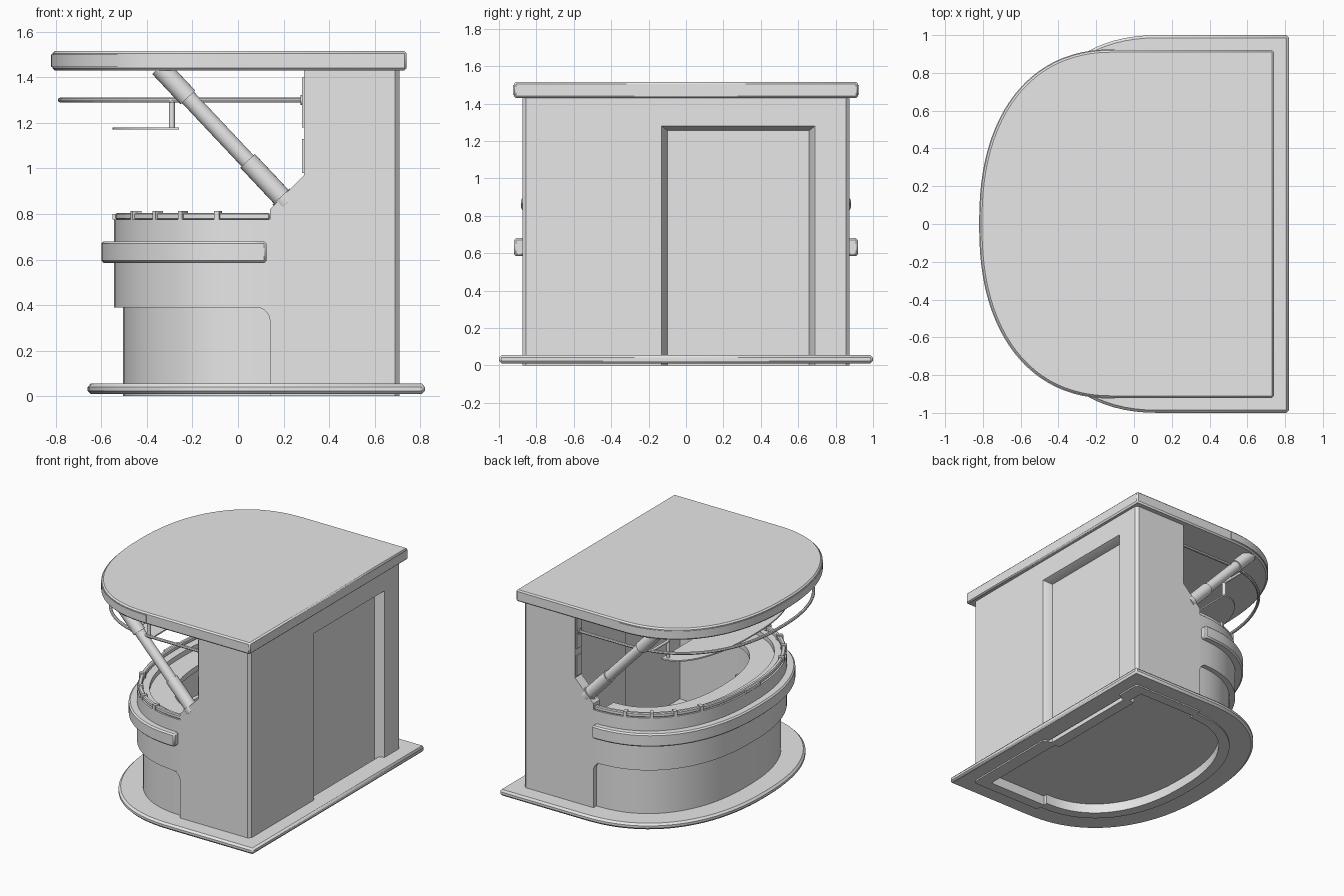
import bpy, bmesh, math
from mathutils import Vector

cube = bpy.data.objects.get("Cube")
if cube:
    bpy.data.objects.remove(cube)

GREY = (0.8, 0.8, 0.8, 1)
mat = bpy.data.materials.new("plain_grey")
mat.use_nodes = True
mat.diffuse_color = GREY
mat.node_tree.nodes["Principled BSDF"].inputs["Base Color"].default_value = GREY


def finish(obj, bevel=0):
    """Material, optional bevel and smooth shading by angle."""
    obj.data.materials.append(mat)
    bpy.ops.object.select_all(action="DESELECT")
    obj.select_set(True)
    bpy.context.view_layer.objects.active = obj
    bpy.ops.object.shade_smooth_by_angle(angle=math.radians(30))
    if bevel:
        mod = obj.modifiers.new("edge_bevel", "BEVEL")
        mod.width, mod.segments = bevel, 1
        mod.limit_method, mod.angle_limit = "ANGLE", math.radians(50)
    return obj


def mesh_object(name, bm, bevel=0):
    bmesh.ops.recalc_face_normals(bm, faces=bm.faces)
    mesh = bpy.data.meshes.new(name)
    bm.to_mesh(mesh)
    bm.free()
    obj = bpy.data.objects.new(name, mesh)
    bpy.context.collection.objects.link(obj)
    return finish(obj, bevel)


def prism(name, points, offset, bevel=0):
    """Extrude a flat outline of 3D points along an offset."""
    bm = bmesh.new()
    face = bm.faces.new([bm.verts.new(p) for p in points])
    new = bmesh.ops.extrude_face_region(bm, geom=[face])["geom"]
    bmesh.ops.translate(bm, vec=offset, verts=[v for v in new if isinstance(v, bmesh.types.BMVert)])
    return mesh_object(name, bm, bevel)


def box(name, x, y, z, bevel=0):
    pts = [(x[0], y[0], z[0]), (x[1], y[0], z[0]), (x[1], y[1], z[0]), (x[0], y[1], z[0])]
    return prism(name, pts, (0, 0, z[1] - z[0]), bevel)


def bow(front, start, half, back=None, n=48):
    """D-shaped outline bulging to -x; 'back' adds the square rear corners."""
    pts = []
    for i in range(n + 1):
        t = math.pi * (i / n - 0.5)
        c, s = max(math.cos(t), 0), math.sin(t)
        k = 2 / 2.3
        pts.append((start - (start - front) * c ** k, math.copysign(half * abs(s) ** k, s)))
    if back is not None:
        pts = [(back, -half)] + pts + [(back, half)]
    return pts


def band(name, outer, inner, z0, z1, closed=False, bevel=0):
    """Band of rectangular section between two outlines."""
    bm = bmesh.new()
    rows = [[bm.verts.new((*p, z)) for p in line]
            for line, z in ((outer, z0), (outer, z1), (inner, z1), (inner, z0))]
    n = len(outer)
    for i in range(n if closed else n - 1):
        j = (i + 1) % n
        for a in range(4):
            b = (a + 1) % 4
            bm.faces.new((rows[a][i], rows[a][j], rows[b][j], rows[b][i]))
    if not closed:
        for i in (0, n - 1):
            bm.faces.new([r[i] for r in rows])
    return mesh_object(name, bm, bevel)


def rod(name, a, b, radius, sides=24):
    a, b = Vector(a), Vector(b)
    bpy.ops.mesh.primitive_cylinder_add(vertices=sides, radius=radius, depth=(b - a).length,
                                        location=(a + b) / 2)
    obj = bpy.context.object
    obj.name = name
    obj.rotation_euler = (b - a).to_track_quat("Z", "Y").to_euler()
    return finish(obj)


def slab(name, outline, z0, z1, bevel=0):
    return prism(name, [(*p, z0) for p in outline], (0, 0, z1 - z0), bevel)


# Base plinth and floor
band("base_plinth", bow(-0.66, 0.14, 1, 0.82), bow(-0.47, 0.14, 0.82, 0.66),
     0.01, 0.055, closed=True, bevel=0.014)
slab("floor", bow(-0.46, 0.14, 0.81, 0.64), 0.07, 0.09)

# Roof with a thin fascia round the curved end
slab("roof", bow(-0.815, -0.1, 0.92, 0.74), 1.43, 1.515, bevel=0.01)
band("roof_fascia", bow(-0.82, -0.1, 0.925), bow(-0.8, -0.1, 0.91), 1.445, 1.5)

# Curved counter front
band("lower_front", bow(-0.505, 0.14, 0.84), bow(-0.43, 0.14, 0.77), 0, 0.4)
band("upper_front", bow(-0.545, 0.14, 0.875), bow(-0.46, 0.14, 0.8), 0.39, 0.775)
band("counter_rim", bow(-0.538, 0.14, 0.868), bow(-0.51, 0.14, 0.84), 0.775, 0.805, bevel=0.006)
band("counter_top", bow(-0.52, 0.14, 0.85), bow(-0.3, 0.14, 0.64), 0.7, 0.74)
band("bumper_rail", bow(-0.6, 0.125, 0.92), bow(-0.53, 0.125, 0.86), 0.585, 0.68, bevel=0.01)

# Small clips along the rim
rim = bow(-0.535, 0.14, 0.865, n=96)
for i in (9, 17, 24, 32, 64, 72, 79, 87):
    p, d = Vector(rim[i]), Vector(rim[i + 1]) - Vector(rim[i - 1])
    d.normalize()
    out = Vector((-d.y, d.x))
    if out.dot(p - Vector((0.14, 0))) < 0:
        out = -out
    corners = [p + d * s * 0.012 + out * o for s, o in ((-1, -0.03), (1, -0.03), (1, 0.012), (-1, 0.012))]
    slab("rim_clip", corners, 0.775, 0.812)
box("rim_plate", (-0.55, -0.53), (-0.08, 0.08), (0.775, 0.8))

# Side walls with the rounded lower notch and sloped shoulder
notch = [(0.08 + 0.06 * math.cos(a), 0.33 + 0.06 * math.sin(a))
         for a in (math.pi / 2 * i / 8 for i in range(9))]
profile = [(0.14, 0)] + notch + [(0.14, 0.39), (0.14, 0.82), (0.29, 0.97),
                                 (0.29, 1.43), (0.69, 1.43), (0.69, 0)]
for s, side in ((-1, "front"), (1, "rear")):
    prism(side + "_wall", [(x, s * 0.875, z) for x, z in profile], (0, -s * 0.075, 0))
    for z0, z1 in ((0.98, 1.13), (1.18, 1.4)):
        box(side + "_wall_end_plate", (0.282, 0.291), sorted((s * 0.81, s * 0.865)), (z0, z1))

# Door wall: two piers with splayed jambs, a header and the door
for s, jamb, name in ((-1, -0.13, "front_pier"), (1, 0.69, "rear_pier")):
    reveal = jamb - s * 0.032
    plan = [(0.61, s * 0.875), (0.69, s * 0.875), (0.71, s * 0.855), (0.71, jamb),
            (0.65, reveal), (0.61, reveal)]
    slab(name, plan, 0, 1.28)
    top = [(0.61, s * 0.875), (0.69, s * 0.875), (0.71, s * 0.855), (0.71, jamb), (0.61, jamb)]
    slab(name + "_top", top, 1.28, 1.43)
header = [(0.71, 1.28), (0.65, 1.255), (0.61, 1.255), (0.61, 1.43), (0.71, 1.43)]
prism("door_header", [(x, -0.13, z) for x, z in header], (0, 0.82, 0))
box("door", (0.57, 0.65), (-0.12, 0.68), (0, 1.28))

# Sloping roof struts with thicker sleeves
for s, side in ((-1, "front"), (1, "rear")):
    low, high = Vector((0.2, s * 0.83, 0.865)), Vector((-0.345, s * 0.83, 1.445))
    at = low.lerp
    rod(side + "_strut", low, high, 0.036)
    rod(side + "_strut_foot", at(high, -0.03), at(high, 0.02), 0.052)
    rod(side + "_strut_lower_sleeve", low, at(high, 0.29), 0.044)
    rod(side + "_strut_upper_sleeve", at(high, 0.77), high, 0.044)

# Hanging rail under the roof
curve = bpy.data.curves.new("hanging_rail", "CURVE")
curve.dimensions = "3D"
curve.bevel_depth, curve.bevel_resolution = 0.011, 2
path = bow(-0.78, -0.1, 0.835, 0.29)
spline = curve.splines.new("POLY")
spline.points.add(len(path) - 1)
for point, p in zip(spline.points, path):
    point.co = (*p, 1.3, 1)
rail = bpy.data.objects.new("hanging_rail", curve)
bpy.context.collection.objects.link(rail)
bpy.ops.object.select_all(action="DESELECT")
rail.select_set(True)
bpy.context.view_layer.objects.active = rail
bpy.ops.object.convert(target="MESH")
finish(bpy.context.object)

# Hanging shelf with posts, brackets and rail flanges
slab("hanging_shelf", bow(-0.55, -0.26, 0.66), 1.17, 1.18)
for s, side in ((-1, "front"), (1, "rear")):
    rod(side + "_shelf_post", (-0.29, s * 0.62, 1.175), (-0.29, s * 0.62, 1.305), 0.013, 12)
    rod(side + "_shelf_bracket", (-0.29, s * 0.62, 1.3), (-0.29, s * 0.825, 1.3), 0.01, 12)
    rod(side + "_rail_flange", (0.275, s * 0.835, 1.3), (0.295, s * 0.835, 1.3), 0.022, 16)
